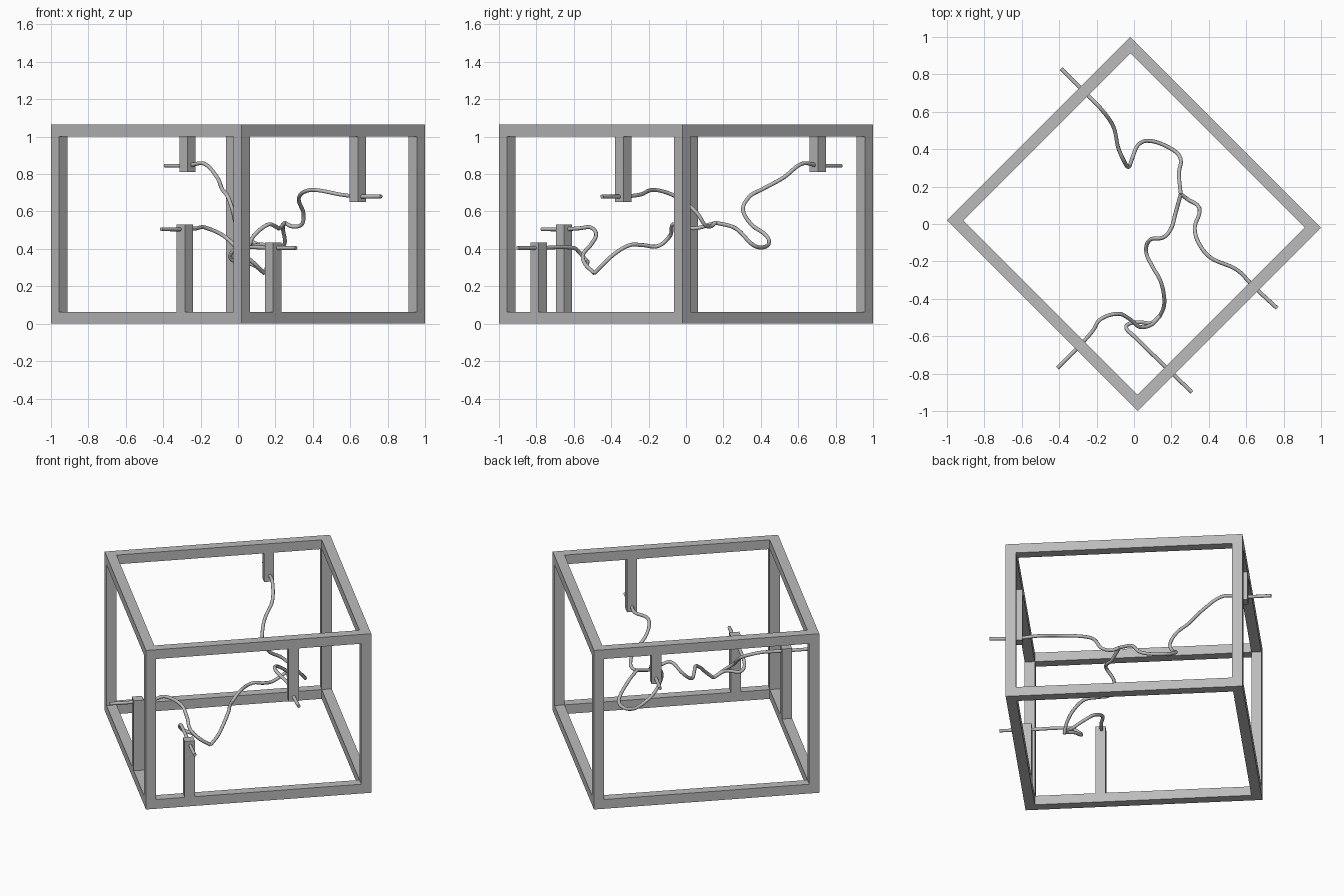
import bpy
import math
from mathutils import Vector, Matrix

cube = bpy.data.objects.get("Cube")
if cube:
    bpy.data.objects.remove(cube, do_unlink=True)

GREY = (0.5, 0.5, 0.5, 1.0)
grey = bpy.data.materials.new("plain grey")
grey.use_nodes = True
grey.diffuse_color = GREY
grey.node_tree.nodes["Principled BSDF"].inputs["Base Color"].default_value = GREY

# The frame is a box turned an eighth of a circle about the vertical axis
LENGTH, WIDTH, HEIGHT, BEAM = 1.441, 1.387, 1.064, 0.062
TURN = Matrix.Rotation(-math.pi / 4, 4, "Z")
RADIUS = 0.0105


def beam(name, centre, size):
    """Box beam in the turned frame's own directions."""
    bpy.ops.mesh.primitive_cube_add(size=1)
    obj = bpy.context.object
    obj.name = name
    obj.data.transform(TURN @ Matrix.Translation(centre) @ Matrix.Diagonal((*size, 1)))
    obj.data.materials.append(grey)
    return obj


def cable(name, points):
    """Round smooth cable through the points, with handles along the path."""
    pts = [Vector(p) for p in points]
    curve = bpy.data.curves.new(name, "CURVE")
    curve.dimensions = "3D"
    curve.resolution_u = 8
    curve.bevel_depth = RADIUS
    curve.bevel_resolution = 3
    curve.use_fill_caps = True
    spline = curve.splines.new("BEZIER")
    spline.bezier_points.add(len(pts) - 1)
    for i, (knot, p) in enumerate(zip(spline.bezier_points, pts)):
        before, after = pts[max(i - 1, 0)], pts[min(i + 1, len(pts) - 1)]
        tangent = (after - before).normalized()
        knot.handle_left_type = knot.handle_right_type = "FREE"
        knot.co = p
        knot.handle_left = p - tangent * (p - before).length / 3
        knot.handle_right = p + tangent * (after - p).length / 3
    obj = bpy.data.objects.new(name, curve)
    bpy.context.collection.objects.link(obj)
    curve.materials.append(grey)
    # Turn the cable into a mesh with smooth sides and sharp ends
    bpy.ops.object.select_all(action="DESELECT")
    obj.select_set(True)
    bpy.context.view_layer.objects.active = obj
    bpy.ops.object.convert(target="MESH")
    bpy.ops.object.shade_smooth_by_angle(angle=math.radians(50))


# Frame: four posts between two rectangles of rails
side_u = (LENGTH - BEAM) / 2
side_v = (WIDTH - BEAM) / 2
for su in (-1, 1):
    for sv in (-1, 1):
        beam("corner_post", (su * side_u, sv * side_v, HEIGHT / 2),
             (BEAM, BEAM, HEIGHT - 2 * BEAM))
for level, z in (("bottom", BEAM / 2), ("top", HEIGHT - BEAM / 2)):
    for s in (-1, 1):
        beam(level + "_long_rail", (0, s * side_v, z), (LENGTH, BEAM, BEAM))
        beam(level + "_short_rail", (s * side_u, 0, z), (BEAM, WIDTH - 2 * BEAM, BEAM))


# Brackets that hold the cable ends, hanging from or standing on the rails
def bracket(name, u, v, low, high):
    beam(name, (u, v, (low + high) / 2), (BEAM, BEAM, high - low))


roof, floor = HEIGHT - BEAM, BEAM
bracket("back_hanging_bracket", -side_u, 0.308, 0.81, roof)
bracket("left_hanging_bracket", side_u, 0.216, 0.65, roof)
bracket("right_standing_bracket", 0.26, -side_v, floor, 0.53)
bracket("front_standing_bracket", side_u, -0.424, floor, 0.435)

# Cables: a trunk that splits into a side branch and two front branches
fork = (0.25, 0.16, 0.54)
front_fork = (0.14, -0.49, 0.27)

cable("back_cable", [
    (-0.39, 0.83, 0.845), (-0.27, 0.71, 0.845), (-0.18, 0.62, 0.855),
    (-0.11, 0.52, 0.78), (-0.085, 0.41, 0.72), (-0.055, 0.34, 0.68),
    (-0.03, 0.305, 0.61), (-0.01, 0.35, 0.53), (0.02, 0.42, 0.48),
    (0.07, 0.445, 0.44), (0.165, 0.42, 0.41), (0.245, 0.36, 0.42),
    (0.24, 0.265, 0.51), fork])

cable("left_cable", [
    fork, (0.29, 0.13, 0.52), (0.34, 0.1, 0.53), (0.35, 0.06, 0.59),
    (0.325, -0.02, 0.66), (0.345, -0.1, 0.7), (0.41, -0.18, 0.715),
    (0.55, -0.245, 0.69), (0.64, -0.335, 0.68), (0.765, -0.45, 0.68)])

cable("middle_cable", [
    fork, (0.22, 0.05, 0.51), (0.2, -0.02, 0.52), (0.16, -0.07, 0.53),
    (0.085, -0.085, 0.47), (0.065, -0.15, 0.415), (0.1, -0.23, 0.42),
    (0.14, -0.3, 0.42), (0.16, -0.38, 0.375), (0.16, -0.44, 0.32), front_fork])

cable("right_cable", [
    front_fork, (0.09, -0.54, 0.32), (0.03, -0.55, 0.37), (-0.02, -0.51, 0.42),
    (-0.085, -0.48, 0.475), (-0.18, -0.51, 0.515), (-0.22, -0.57, 0.51),
    (-0.29, -0.65, 0.505), (-0.41, -0.77, 0.505)])

cable("front_cable", [
    front_fork, (0.09, -0.53, 0.31), (0.03, -0.525, 0.33), (-0.03, -0.535, 0.34),
    (-0.04, -0.56, 0.37), (0.0, -0.6, 0.405), (0.19, -0.785, 0.405),
    (0.31, -0.9, 0.405)])
